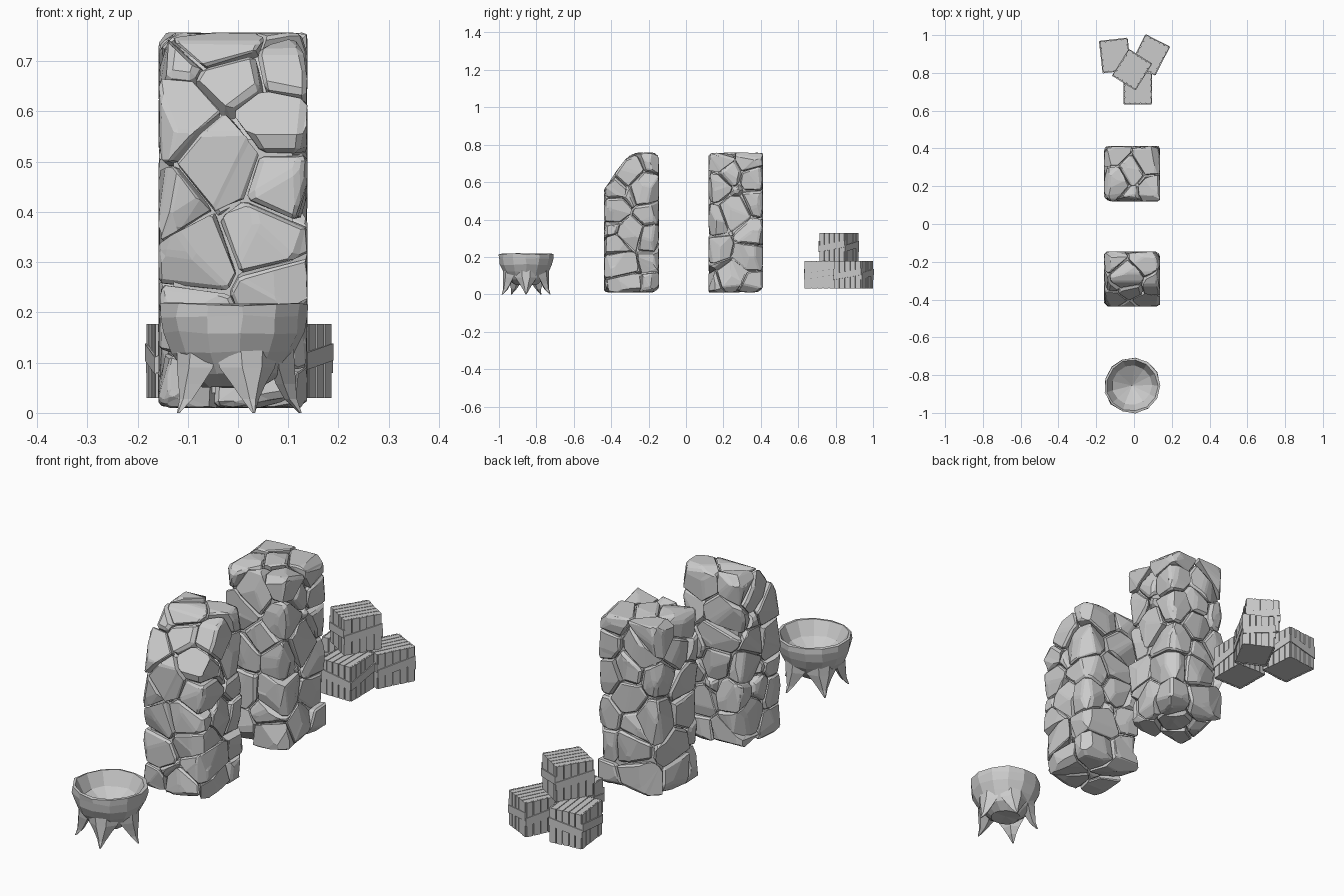
import bpy, bmesh, math, random
from mathutils import Vector, Matrix

if "Cube" in bpy.data.objects:
    bpy.data.objects.remove(bpy.data.objects["Cube"])

CX = -0.01


def finish(bm, name):
    bmesh.ops.recalc_face_normals(bm, faces=bm.faces[:])
    me = bpy.data.meshes.new(name)
    bm.to_mesh(me)
    bm.free()
    ob = bpy.data.objects.new(name, me)
    bpy.context.collection.objects.link(ob)
    return ob


def add_box(bm, c, s, rot=None):
    m = Matrix.Translation(c) @ (rot or Matrix()) @ Matrix.Diagonal((*s, 1))
    bmesh.ops.create_cube(bm, size=1, matrix=m)


def clip(bm, co, no):
    # keep the side behind the plane and close the cut
    bmesh.ops.bisect_plane(bm, geom=bm.verts[:] + bm.edges[:] + bm.faces[:],
                           plane_co=co, plane_no=no, clear_outer=True)
    rim = [e for e in bm.edges if e.is_boundary]
    if rim:
        bmesh.ops.holes_fill(bm, edges=rim, sides=0)


def pillar(name, lo, hi, seed, cuts=()):
    rnd = random.Random(seed)
    lo, hi = Vector(lo), Vector(hi)
    mid, half = (lo + hi) / 2, (hi - lo) / 2
    cuts = [(Vector(c), Vector(n).normalized()) for c, n in cuts]
    # evenly scattered stone centres
    pts = []
    for _ in range(3000):
        p = Vector([rnd.uniform(lo[i] + 0.025, hi[i] - 0.025) for i in range(3)])
        if any((p - c).dot(n) > -0.02 for c, n in cuts):
            continue
        if all((p - q).length > 0.1 for q in pts):
            pts.append(p)
    out = bmesh.new()
    # mortar core
    core = bmesh.new()
    add_box(core, mid, half * 2 - Vector((0.06,) * 3))
    for c, n in cuts:
        clip(core, c - n * 0.03, n)
    tmp = bpy.data.meshes.new("tmp")
    core.to_mesh(tmp)
    core.free()
    out.from_mesh(tmp)
    # each stone is a box cut halfway to its neighbours
    for p in pts:
        bm = bmesh.new()
        add_box(bm, mid, half * 2)
        for q in sorted(pts, key=lambda v: (v - p).length)[1:32]:
            d = (q - p).normalized()
            clip(bm, (p + q) / 2 - d * 0.003, d)
        for c, n in cuts:
            clip(bm, c + n * rnd.uniform(-0.008, 0.008), n)
        s = Vector([1 if p[i] > mid[i] else -1 for i in range(3)])
        corner = mid + Vector([s[i] * half[i] for i in range(3)])
        for i in range(3):
            # worn pillar edges
            n = Vector(s)
            n[i] = rnd.uniform(-0.3, 0.3)
            n[(i + 1) % 3] *= rnd.uniform(0.6, 1.4)
            n.normalize()
            ref = corner.copy()
            ref[i] = p[i]
            clip(bm, ref - n * rnd.uniform(0.006, 0.028), n)
            # slanted facets on the exposed face
            if abs(corner[i] - p[i]) < 0.1:
                for _ in range(2):
                    n = Vector([rnd.uniform(-0.3, 0.3) for _ in range(3)])
                    n[i] = s[i]
                    q = p.copy()
                    q[i] = corner[i]
                    clip(bm, q + n.normalized() * 0.003, n.normalized())
        if len(bm.faces) > 3:
            bmesh.ops.remove_doubles(bm, verts=bm.verts[:], dist=0.012)
            hull = bmesh.ops.convex_hull(bm, input=bm.verts[:])
            junk = [v for v in set(hull["geom_interior"]) if isinstance(v, bmesh.types.BMVert)]
            bmesh.ops.delete(bm, geom=junk, context='VERTS')
            bmesh.ops.dissolve_limit(bm, angle_limit=math.radians(5),
                                     verts=bm.verts[:], edges=bm.edges[:])
            bmesh.ops.bevel(bm, geom=bm.edges[:], offset=0.01, segments=1,
                            affect='EDGES', profile=0.5, clamp_overlap=True)
            for v in bm.verts:
                v.co += Vector([rnd.uniform(-0.002, 0.002) for _ in range(3)])
                for i in range(3):
                    v.co[i] = min(max(v.co[i], lo[i]), hi[i])
            bm.to_mesh(tmp)
            out.from_mesh(tmp)
        bm.free()
    bpy.data.meshes.remove(tmp)
    return finish(out, name)


# Stone pillars: the front one has a broken upper front edge
pillar("front_pillar", (-0.158, -0.438, 0.01), (0.138, -0.145, 0.757), 4,
       [((0, -0.36, 0.66), (0, -0.19, 0.14)), ((0, -0.25, 0.757), (0, -0.03, 0.07))])
pillar("back_pillar", (-0.158, 0.12, 0.01), (0.138, 0.413, 0.757), 11)


def crate(name, x, y, z, ang, w, d, h, seed):
    rnd = random.Random(seed)
    bm = bmesh.new()
    t, n = 0.006, 5
    add_box(bm, (0, 0, h / 2), (w - 2 * t, d - 2 * t, h - t))
    # upright side planks
    for k in range(4):
        along, across = (w, d) if k % 2 == 0 else (d, w)
        r = Matrix.Rotation(k * math.pi / 2, 4, 'Z')
        pw = (along - t) / n
        for i in range(n):
            u = -along / 2 + t / 2 + pw * (i + 0.5)
            th = t + rnd.uniform(-0.002, 0.001)
            add_box(bm, r @ Vector((u, -across / 2 + t - th / 2, h / 2)),
                    (pw - 0.004, th, h), r)
        # slanted batten round the middle
        shear = Matrix()
        shear[2][0] = rnd.choice((-1, 1)) * 0.16
        add_box(bm, r @ Vector((0, -across / 2 + 0.001, h * 0.53)),
                (along, 0.008, 0.034), r @ shear)
    # lid planks
    for i in range(n):
        pw = (w - 2 * t) / n
        add_box(bm, (-w / 2 + t + pw * (i + 0.5), 0, h - t / 2),
                (pw - 0.003, d - 2 * t, t - 0.001))
    ob = finish(bm, name)
    ob.location = (x, y, z)
    ob.rotation_euler.z = math.radians(ang)


# Stacked crates
crate("left_crate", -0.10, 0.892, 0.03, 6.5, 0.147, 0.167, 0.147, 1)
crate("right_crate", 0.087, 0.895, 0.03, -27, 0.14, 0.167, 0.147, 2)
crate("middle_crate", 0.02, 0.717, 0.03, 0, 0.147, 0.165, 0.147, 3)
crate("top_crate", -0.01, 0.817, 0.177, -32, 0.142, 0.162, 0.15, 4)

# Bowl: faceted, hollow, lathed from one profile
rnd = random.Random(7)
centre = Vector((CX, -0.855, 0))
profile = [(0.06, 0.052), (0.097, 0.078), (0.124, 0.12), (0.141, 0.16), (0.148, 0.192),
           (0.147, 0.216), (0.136, 0.218), (0.105, 0.16)]
N = 13
bm = bmesh.new()
rings = []
for r, z in profile:
    rings.append([bm.verts.new(centre + Vector((
        r * math.cos(math.tau * i / N) + rnd.uniform(-0.003, 0.003),
        r * math.sin(math.tau * i / N) + rnd.uniform(-0.003, 0.003),
        z + rnd.uniform(-0.003, 0.003)))) for i in range(N)])
for a, b in zip(rings, rings[1:]):
    for i in range(N):
        j = (i + 1) % N
        bm.faces.new((a[i], a[j], b[j], b[i]))
for ring, z in ((rings[0], 0.055), (rings[-1], 0.1)):
    tip = bm.verts.new(centre + Vector((0, 0, z)))
    for i in range(N):
        bm.faces.new((ring[i], ring[(i + 1) % N], tip))
finish(bm, "bowl")

# Five claw legs flaring into the bowl: (radius, height, half width, half depth)
sections = [(0.1, 0.135, 0.066, 0.024), (0.1, 0.09, 0.058, 0.026),
            (0.106, 0.058, 0.036, 0.021), (0.115, 0.028, 0.018, 0.013),
            (0.134, 0.0, 0.003, 0.003)]
for k in range(5):
    bm = bmesh.new()
    rot = Matrix.Rotation(k * math.tau / 5, 4, 'Z')
    loops = [[bm.verts.new(centre + rot @ Vector((r + dx * dp - abs(dy) * hw * 0.15, dy * hw, z)))
              for dx, dy in ((1, -0.35), (1, 0.35), (0, 1), (-1, 0), (0, -1))]
             for r, z, hw, dp in sections]
    for a, b in zip(loops, loops[1:]):
        for i in range(5):
            j = (i + 1) % 5
            bm.faces.new((a[i], a[j], b[j], b[i]))
    bm.faces.new(loops[0])
    bm.faces.new(loops[-1])
    finish(bm, f"bowl_leg_{k + 1}")
